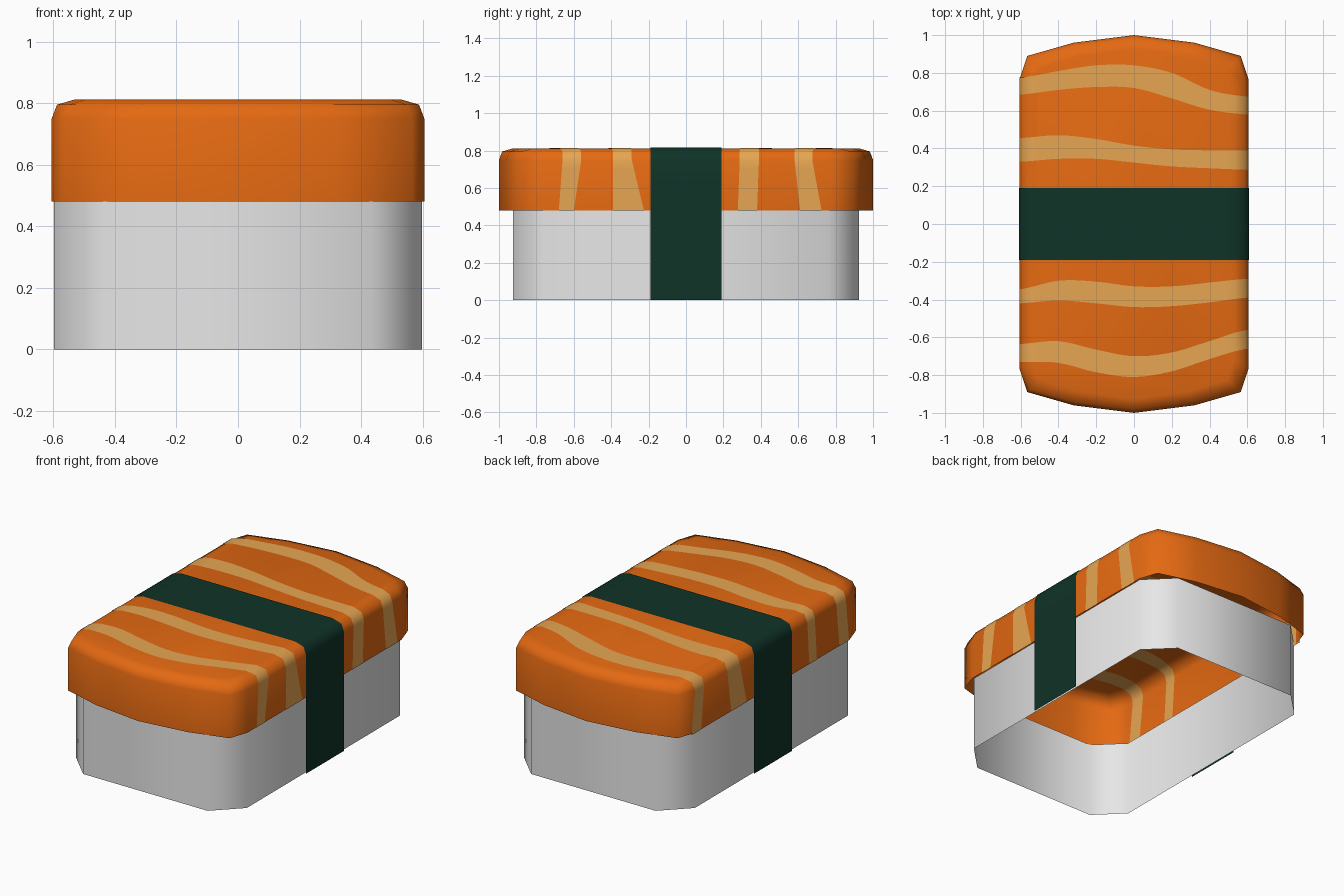
import bpy
import math

if "Cube" in bpy.data.objects:
    bpy.data.objects.remove(bpy.data.objects["Cube"])


def material(name, rgb):
    m = bpy.data.materials.new(name)
    m.diffuse_color = (*rgb, 1.0)
    m.use_nodes = True
    m.node_tree.nodes["Principled BSDF"].inputs["Base Color"].default_value = m.diffuse_color
    return m


ORANGE = material("salmon_orange", (0.78, 0.142, 0.006))
CREAM = material("fat_stripe_tan", (0.80, 0.38, 0.085))
WHITE = material("rice_white", (0.80, 0.80, 0.80))
GREEN = material("seaweed_green", (0.005, 0.033, 0.020))


def make_object(name, verts, faces, mat):
    me = bpy.data.meshes.new(name)
    me.from_pydata(verts, [], faces)
    me.materials.append(mat)
    for p in me.polygons:
        p.use_smooth = True
    me.set_sharp_from_angle(angle=math.radians(60))
    ob = bpy.data.objects.new(name, me)
    bpy.context.collection.objects.link(ob)
    return ob


def mirror_outline(quarter):
    """Counter-clockwise closed outline from a +x +y quarter (running from +x to +y)."""
    half = quarter + [(-x, y) for x, y in reversed(quarter) if x > 0]
    return half + [(-x, -y) for x, y in half]


def shell(name, rings, cap, mat):
    """Skin stacked rings of equal length, open below, optionally capped on top."""
    n = len(rings[0])
    verts = [v for r in rings for v in r]
    faces = [(k * n + i, k * n + (i + 1) % n, (k + 1) * n + (i + 1) % n, (k + 1) * n + i)
             for k in range(len(rings) - 1) for i in range(n)]
    if cap:
        faces.append(tuple(range((len(rings) - 1) * n, len(rings) * n)))
    return make_object(name, verts, faces, mat)


# rice block: open tube with chamfered corners
rice = mirror_outline([(0.597, 0.765), (0.435, 0.925)])
shell("rice_block", [[(x, y, z) for x, y in rice] for z in (0.0, 0.48)], False, WHITE)

# salmon slice: open-bottomed shell with rounded top edge
HW = 0.605
salmon = mirror_outline([(HW, 0.77), (0.565, 0.89), (0.32, 0.96), (0.0, 1.0)])
levels = [(0.48, 0.0), (0.75, 0.0), (0.795, 0.017), (0.812, 0.075)]
shell("salmon_slice",
      [[(x * (1 - d / HW), y * (1 - d), z) for x, y in salmon] for z, d in levels],
      True, ORANGE)


def cross_section(off, bottom, inner=24, side=5):
    """x-z path over the slice from left bottom to right bottom, offset outward."""
    k = off * 0.7
    right = [(0.53 + off * 0.25, 0.812 + off), (0.588 + k, 0.795 + k), (HW + off, 0.75)]
    right += [(HW + off, 0.75 + (bottom - 0.75) * i / side) for i in range(1, side + 1)]
    top = [(-0.53 + 1.06 * i / inner, 0.812 + off) for i in range(1, inner)]
    return [(-x, z) for x, z in reversed(right)] + top + right


def ribbon(name, path, low, high, mat):
    """Strip following the path, between two y boundary functions of (x, z)."""
    verts = []
    for x, z in path:
        verts += [(x, low(x, z), z), (x, high(x, z), z)]
    faces = [(2 * i, 2 * i + 2, 2 * i + 3, 2 * i + 1) for i in range(len(path) - 1)]
    return make_object(name, verts, faces, mat)


# seaweed band wrapped over the slice down to the ground
ribbon("seaweed_band", cross_section(0.004, 0.0),
       lambda x, z: -0.19, lambda x, z: 0.19, GREEN)


def boundary(ys, left, right):
    """Smooth y curve through samples at x = -0.6..0.6, drifting by left/right down the sides."""
    def f(x, z):
        t = min(max((x + 0.6) / 0.2, 0.0), 5.9999)
        i = int(t)
        t -= i
        p = [ys[min(max(i + j, 0), 6)] for j in (-1, 0, 1, 2)]
        y = p[1] + 0.5 * t * (p[2] - p[0] + t * (2 * p[0] - 5 * p[1] + 4 * p[2] - p[3]
                              + t * (3 * (p[1] - p[2]) + p[3] - p[0])))
        drop = max(0.0, (0.75 - z) / 0.27)
        return y + drop * (left if x < 0 else right)
    return f


# fat stripes: low edge, high edge, each with (left drift, right drift) down the sides
STRIPES = [
    (([.685, .71, .725, .72, .665, .605, .58], .03, .03),
     ([.775, .81, .84, .84, .80, .71, .675], .03, .05)),
    (([.33, .345, .345, .325, .305, .295, .287], -.07, -.01),
     ([.455, .47, .45, .415, .395, .39, .39], -.04, -.01)),
    (([-.42, -.405, -.42, -.44, -.435, -.415, -.39], -.02, 0.0),
     ([-.345, -.30, -.305, -.33, -.33, -.31, -.29], -.02, .065)),
    (([-.73, -.735, -.785, -.81, -.78, -.715, -.66], -.03, -.02),
     ([-.635, -.62, -.665, -.70, -.68, -.62, -.56], -.03, -.04)),
]
# each stripe shows on the outside and on the inside of the shell
for n, (lo, hi) in enumerate(STRIPES, 1):
    for side, off in (("outer", 0.002), ("inner", -0.002)):
        ribbon(f"fat_stripe_{n}_{side}", cross_section(off, 0.48),
               boundary(*lo), boundary(*hi), CREAM)
